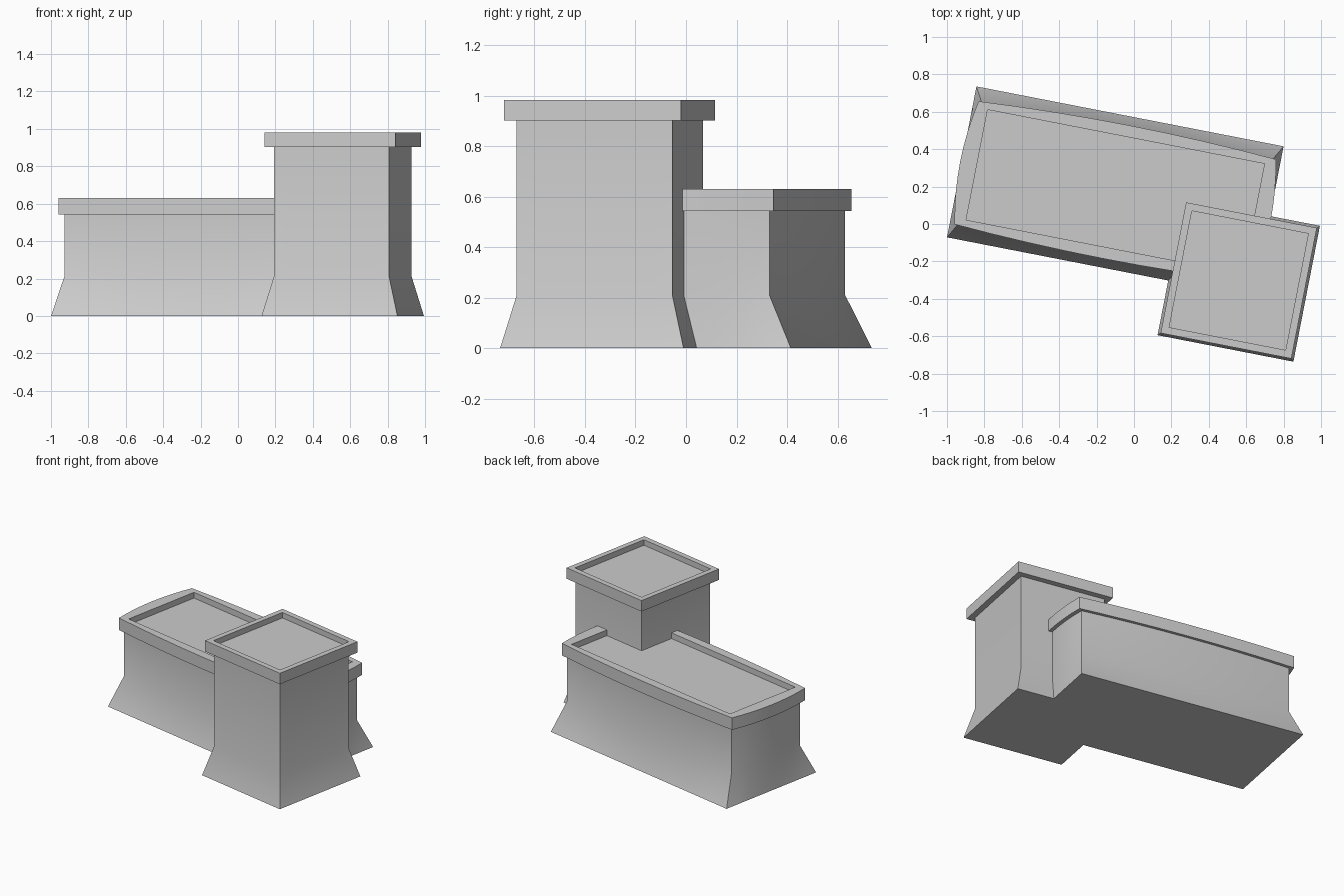
import bpy, bmesh, math

if "Cube" in bpy.data.objects:
    bpy.data.objects.remove(bpy.data.objects["Cube"])

TURN = math.radians(-11.04)   # both blocks share one plan rotation
SEG = 8                       # segments along each wall


def outline(hx, hy, bow_x=0.0, bow_y=0.0):
    """Counter-clockwise rectangle whose sides bow outward in the middle."""
    corners = [(-hx, -hy), (hx, -hy), (hx, hy), (-hx, hy)]
    normals = [(0, -bow_y), (bow_x, 0), (0, bow_y), (-bow_x, 0)]
    pts = []
    for k in range(4):
        (x0, y0), (x1, y1) = corners[k], corners[(k + 1) % 4]
        for i in range(SEG):
            t = i / SEG
            b = 4 * t * (1 - t)
            pts.append((x0 + (x1 - x0) * t + normals[k][0] * b,
                        y0 + (y1 - y0) * t + normals[k][1] * b))
    return pts


def block(name, centre, levels):
    """Stack outlines (z, half x, half y, bow x, bow y) and cap both ends."""
    bm = bmesh.new()
    rings = [[bm.verts.new((x, y, z)) for x, y in outline(*dims)]
             for z, *dims in levels]
    n = 4 * SEG
    for a, b in zip(rings, rings[1:]):
        for i in range(n):
            j = (i + 1) % n
            bm.faces.new((a[i], a[j], b[j], b[i]))
    bm.faces.new(rings[0][::-1])
    bm.faces.new(rings[-1])
    mesh = bpy.data.meshes.new(name)
    bm.to_mesh(mesh)
    bm.free()
    ob = bpy.data.objects.new(name, mesh)
    bpy.context.collection.objects.link(ob)
    ob.location = (*centre, 0)
    ob.rotation_euler.z = TURN
    bpy.ops.object.select_all(action='DESELECT')
    ob.select_set(True)
    bpy.context.view_layer.objects.active = ob
    bpy.ops.object.shade_smooth_by_angle(angle=math.radians(32))
    return ob


# long low hall: flared foot, bowed walls, parapet with sunken roof
BX, BY = 0.035, 0.028
block("long_hall", (-0.10, 0.172), [
    (0.0, 0.8365, 0.411),
    (0.21, 0.783, 0.314, BX, BY),
    (0.542, 0.783, 0.314, BX, BY),
    (0.542, 0.81, 0.335, BX, BY),
    (0.63, 0.81, 0.335, BX, BY),
    (0.63, 0.754, 0.30),
    (0.588, 0.754, 0.30),
])

# square tower: flared foot, straight walls, parapet with sunken roof
block("square_tower", (0.56, -0.302), [
    (0.0, 0.37, 0.37),
    (0.21, 0.314, 0.314),
    (0.902, 0.314, 0.314),
    (0.902, 0.356, 0.356),
    (0.982, 0.356, 0.356),
    (0.982, 0.317, 0.317),
    (0.942, 0.317, 0.317),
])
